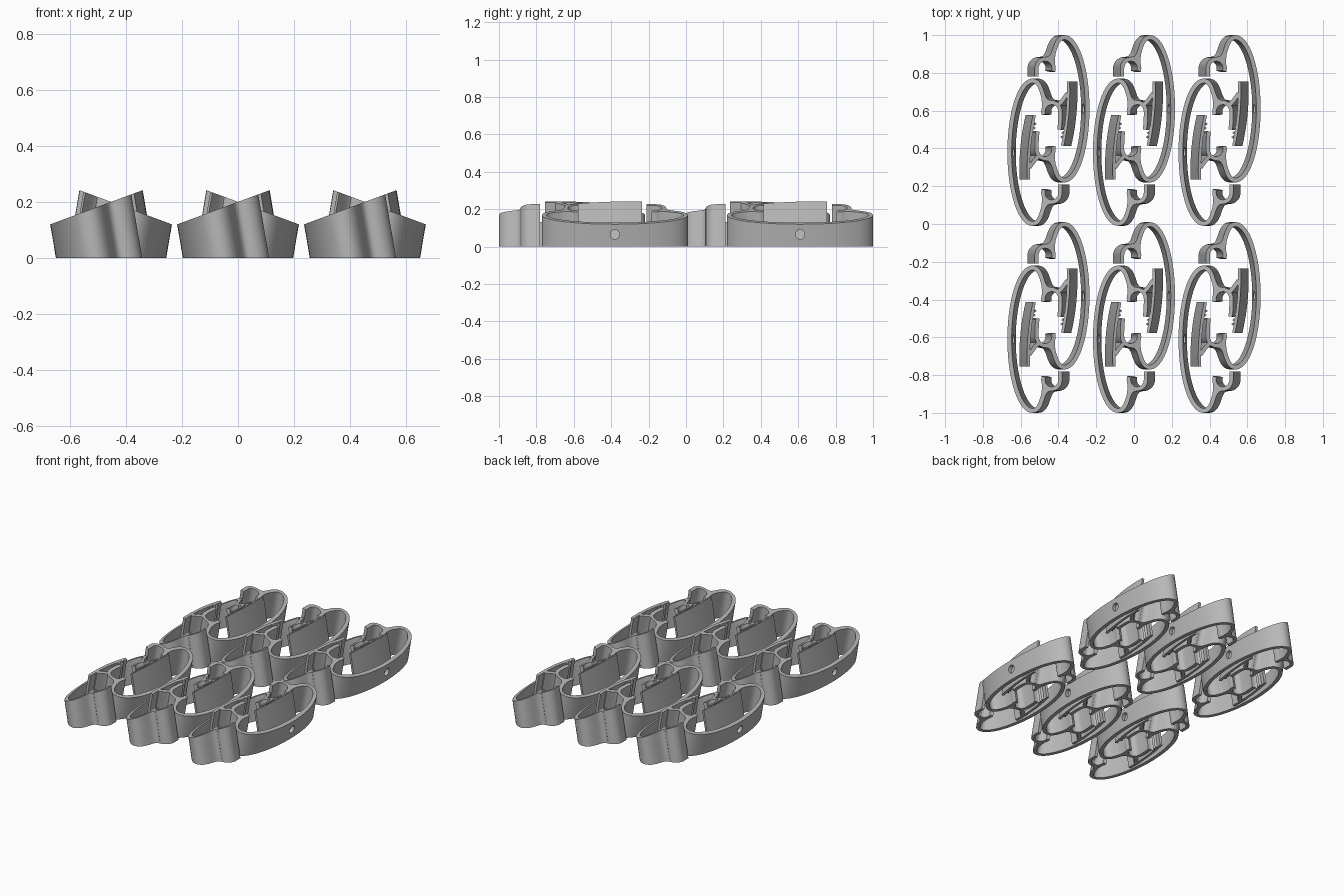
import bpy, bmesh, math
from mathutils import Vector
from mathutils.geometry import interpolate_bezier

cube = bpy.data.objects.get("Cube")
if cube:
    bpy.data.objects.remove(cube)

LEAN = 0.17       # sideways lean of the walls per unit of height
SLOPE = 0.37      # slope of the top rim
MID_Y = -0.115    # centre of one clip within its pair
HALF = 0.378      # half length of the oval's centre line
WALL = 0.024

grey = bpy.data.materials.new("light_grey")
grey.use_nodes = True
colour = (0.48, 0.48, 0.48, 1)
grey.diffuse_color = colour
grey.node_tree.nodes["Principled BSDF"].inputs["Base Color"].default_value = colour


def rim(u):
    """Height of the slanted rim above a point of the footprint."""
    return min((0.2 + SLOPE * u) / (1 + SLOPE * LEAN), 0.242)


def ribbon(bm, path, thick):
    """Leaning wall of even thickness along a path on the ground."""
    rows = []
    for i, p in enumerate(path):
        d = (path[min(i + 1, len(path) - 1)] - path[max(i - 1, 0)]).normalized()
        n = Vector((-d.y, d.x)) * thick / 2
        row = []
        for q in (p + n, p - n):
            z = rim(q.x)
            row += [bm.verts.new((q.x, q.y + MID_Y, 0)),
                    bm.verts.new((q.x - LEAN * z, q.y + MID_Y, z))]
        a, b, c, e = row
        rows.append((a, b, e, c))
    for r, s in zip(rows, rows[1:]):
        for k in range(4):
            j = (k + 1) % 4
            bm.faces.new((r[k], r[j], s[j], s[k]))
    bm.faces.new(rows[0])
    bm.faces.new(rows[-1][::-1])


def finish(bm, name):
    bmesh.ops.recalc_face_normals(bm, faces=bm.faces)
    me = bpy.data.meshes.new(name)
    bm.to_mesh(me)
    bm.free()
    me.materials.append(grey)
    return me


def curve(a, b, c, d, n=12):
    return [p.to_2d() for p in interpolate_bezier(*[Vector(q).to_3d() for q in (a, b, c, d)], n)]


def flip(path):
    return [Vector((p.x, -p.y)) for p in path]


# Outer wall: half an oval with a tail sweeping smoothly into each hook
tail = (curve((-0.055, -HALF), (-0.02, -HALF), (-0.008, -0.335), (0.002, -0.305), 10)
        + curve((0.002, -0.305), (0.012, -0.275), (0.025, -0.263), (0.05, -0.263), 8)[1:])
oval = [Vector((-0.055 - 0.13 * math.sin(t), -HALF * math.cos(t)))
        for t in (math.pi * i / 48 for i in range(1, 48))]
bm = bmesh.new()
ribbon(bm, tail[::-1] + oval + flip(tail), WALL)
wall_mesh = finish(bm, "outer_wall")

# Round hole through the middle of the wall
wall = bpy.data.objects.new("outer_wall", wall_mesh)
bpy.context.collection.objects.link(wall)
bpy.ops.mesh.primitive_cylinder_add(vertices=24, radius=0.025, depth=0.12,
                                    location=(-0.2, MID_Y, 0.065),
                                    rotation=(0, math.pi / 2, 0))
cutter = bpy.context.object
cutter.hide_render = True
cut = wall.modifiers.new("hole", 'BOOLEAN')
cut.operation, cut.object, cut.solver = 'DIFFERENCE', cutter, 'EXACT'
bpy.context.view_layer.update()
wall_mesh = bpy.data.meshes.new_from_object(
    wall.evaluated_get(bpy.context.evaluated_depsgraph_get()))
wall_mesh.materials.clear()
wall_mesh.materials.append(grey)
bpy.data.objects.remove(wall)
bpy.data.objects.remove(cutter)

# Hooks: round cups at the tail ends, flared into the tail on the near side
cup = [Vector((0.052 + 0.048 * math.cos(t), -0.215 + 0.048 * math.sin(t)))
       for t in (math.radians(a) for a in range(160, 361, 10))]
flare = curve((-0.002, -0.31), (0.006, -0.285), (0.008, -0.26), (0.004, -0.21), 8)
outer_lip = [cup[-1] + Vector((0, 0.045))]
inner_lip = curve(cup[-1], (0.1, -0.18), (0.1, -0.15), (0.094, -0.12), 6)[1:]


def hook(name, path, place):
    bm = bmesh.new()
    ribbon(bm, place(path), 0.022)
    ribbon(bm, place(flare), 0.018)
    return finish(bm, name)


end_hook = hook("end_hook", cup + outer_lip, list)
inner_hook = hook("inner_hook", cup + inner_lip, flip)

# Jaw: thin curved plate beside the inner hook, joined to it by a curved brace
bm = bmesh.new()
ribbon(bm, curve((0.145, 0.374), (0.15, 0.26), (0.138, 0.14), (0.113, 0.035)), 0.016)
ribbon(bm, curve((0.085, 0.25), (0.105, 0.26), (0.12, 0.285), (0.14, 0.31), 8), 0.022)
jaw_plate = finish(bm, "jaw_plate")

# Teeth along the inside of the jaw
bm = bmesh.new()
for i in range(3):
    v = 0.08 + 0.022 * i
    u = 0.114 + 0.005 * i
    ribbon(bm, [Vector((u + 0.006, v - 0.01)), Vector((u - 0.01, v)),
                Vector((u + 0.006, v + 0.01))], 0.008)
jaw_teeth = finish(bm, "jaw_teeth")

# Six pairs, each made of one clip and its half-turned twin
parts = [("outer_wall", wall_mesh), ("end_hook", end_hook), ("inner_hook", inner_hook),
         ("jaw_plate", jaw_plate), ("jaw_teeth", jaw_teeth)]
made = []
for cx in (-0.453, 0, 0.453):
    for cy in (-0.495, 0.495):
        for turn in (0, math.pi):
            for name, me in parts:
                ob = bpy.data.objects.new(name, me)
                ob.location = (cx, cy, 0)
                ob.rotation_euler.z = turn
                bpy.context.collection.objects.link(ob)
                made.append(ob)

# Smooth shading, set once on the shared meshes
bpy.ops.object.select_all(action='DESELECT')
for ob in made[:len(parts)]:
    ob.select_set(True)
bpy.context.view_layer.objects.active = made[0]
bpy.ops.object.shade_smooth_by_angle(angle=math.radians(30))
